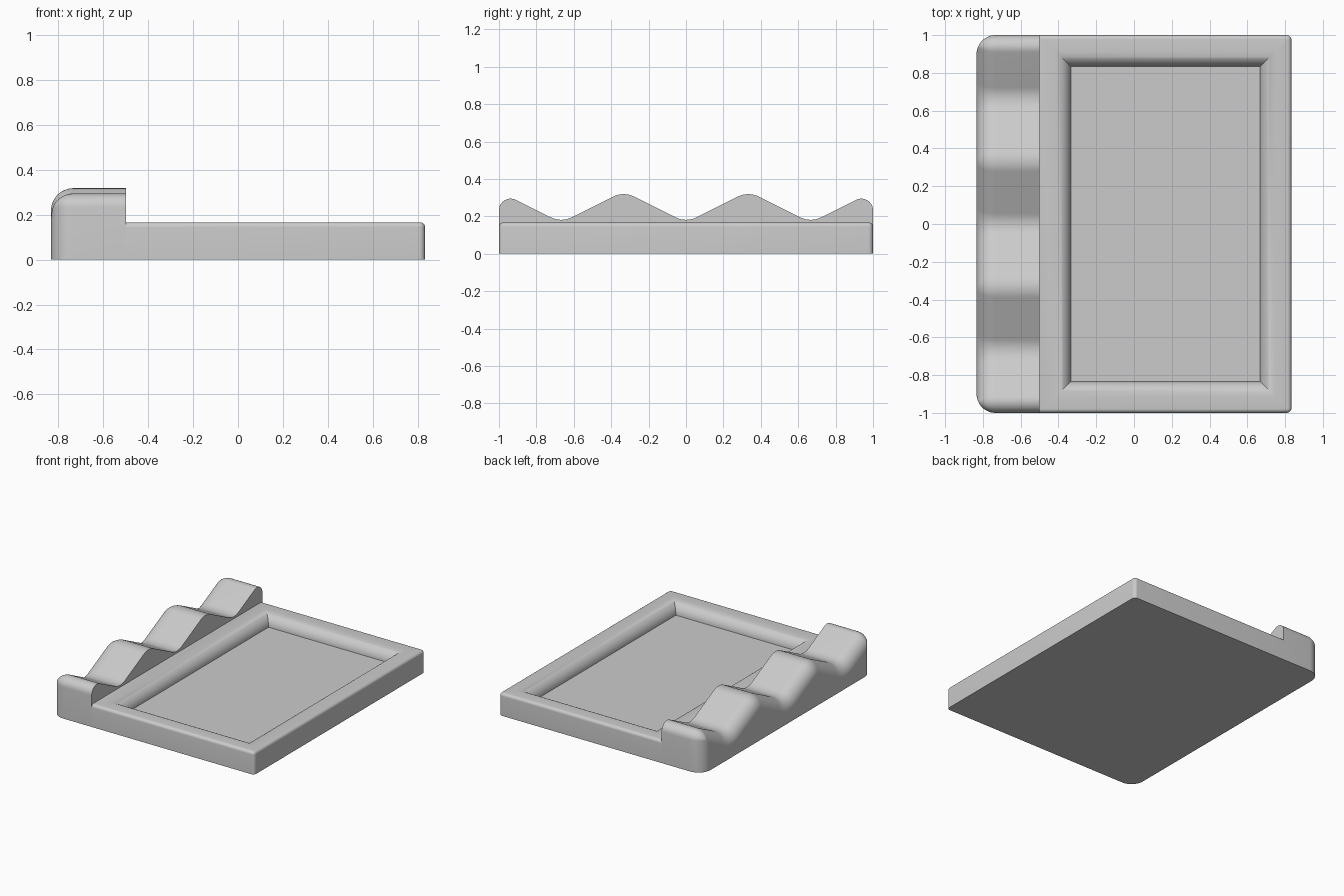
import bpy, bmesh, math
from mathutils import Vector

if "Cube" in bpy.data.objects:
    bpy.data.objects.remove(bpy.data.objects["Cube"])

grey = bpy.data.materials.new("plain grey")
grey.diffuse_color = (0.6, 0.6, 0.6, 1)
grey.use_nodes = True
grey.node_tree.nodes["Principled BSDF"].inputs["Base Color"].default_value = grey.diffuse_color

H = 1 / 6            # tray height
X = 5 / 6            # half width in x
STEP = -0.5          # where the tray meets the wavy ridge


def arc(prev, p, nxt, r, n):
    """Points of a fillet of radius r at corner p."""
    p = Vector(p)
    a = (Vector(prev) - p).normalized()
    b = (Vector(nxt) - p).normalized()
    h = a.angle(b) / 2
    c = p + (a + b).normalized() * (r / math.sin(h))
    u = p + a * (r / math.tan(h)) - c
    v = p + b * (r / math.tan(h)) - c
    turn = math.pi - 2 * h
    return [c + (u * math.sin((1 - k / n) * turn) + v * math.sin(k / n * turn)) / math.sin(turn)
            for k in range(n + 1)]


def loft(name, layers):
    """Skin a stack of equally long loops and cap both ends."""
    bm = bmesh.new()
    rings = [[bm.verts.new(p) for p in layer] for layer in layers]
    n = len(rings[0])
    for r0, r1 in zip(rings, rings[1:]):
        for i in range(n):
            j = (i + 1) % n
            bm.faces.new((r0[i], r0[j], r1[j], r1[i]))
    bm.faces.new(rings[0][::-1])
    bm.faces.new(rings[-1])
    bmesh.ops.remove_doubles(bm, verts=bm.verts[:], dist=1e-5)
    bmesh.ops.recalc_face_normals(bm, faces=bm.faces[:])
    me = bpy.data.meshes.new(name)
    bm.to_mesh(me)
    bm.free()
    me.materials.append(grey)
    ob = bpy.data.objects.new(name, me)
    bpy.context.collection.objects.link(ob)
    bpy.ops.object.select_all(action='DESELECT')
    ob.select_set(True)
    bpy.context.view_layer.objects.active = ob
    bpy.ops.object.shade_smooth_by_angle(angle=math.radians(30))
    return ob


# Tray: rounded outer rim, then down a rounded lip into the recess
RIM, LIP, N = 0.022, 1 / 12, 6


def outer(o, z):
    x, y = X - o, 1 - o
    c = [(STEP, -y), (x, -y), (x, y), (STEP, y)]
    r = RIM + 0.003 - o
    pts = [c[0]] + arc(c[0], c[1], c[2], r, N) + arc(c[1], c[2], c[3], r, N) + [c[3]]
    return [(p[0], p[1], z) for p in pts]


def recess(o, z):
    x0, x1, y = -1 / 3 - o, 2 / 3 + o, 5 / 6 + o
    pts = [(x0, -y)] + [(x1, -y)] * (N + 1) + [(x1, y)] * (N + 1) + [(x0, y)]
    return [(p[0], p[1], z) for p in pts]


layers = [outer(0, 0)]
for k in range(7):
    t = k / 6 * math.pi / 2
    layers.append(outer(RIM * (1 - math.cos(t)), H - RIM + RIM * math.sin(t)))
for k in range(13):
    t = k / 12 * math.pi / 2
    layers.append(recess(LIP * (1 - math.sin(t)), H - LIP + LIP * math.cos(t)))
loft("tray", layers)

# Wavy ridge: rounded zigzag profile, inset towards the back for a rounded edge
BACK = 0.1


def wave(x, o):
    drop = o * math.sqrt(1.25)
    end = 2 * H - 0.5 * o - drop
    c = [(-1 + o, 0), (-1 + o, end)]
    c += [(i / 3, (H if i % 2 == 0 else 2 * H) - drop) for i in range(-2, 3)]
    c += [(1 - o, end), (1 - o, 0)]
    pts = [c[0]]
    for i in range(1, len(c) - 1):
        if i in (1, len(c) - 2):
            r = max(0.0625 - o, 0.004)       # outer ends
        else:
            r = 0.125 + (o if i % 2 == 0 else -o)   # valleys and peaks
        pts += arc(c[i - 1], c[i], c[i + 1], r, 10)
    pts.append(c[-1])
    return [(x, p[0], p[1]) for p in pts]


layers = []
for k in range(13):
    t = k / 12 * math.pi / 2
    layers.append(wave(-X + BACK - BACK * math.cos(t), BACK * (1 - math.sin(t))))
layers.append(wave(STEP, 0))
loft("wavy_ridge", layers)
